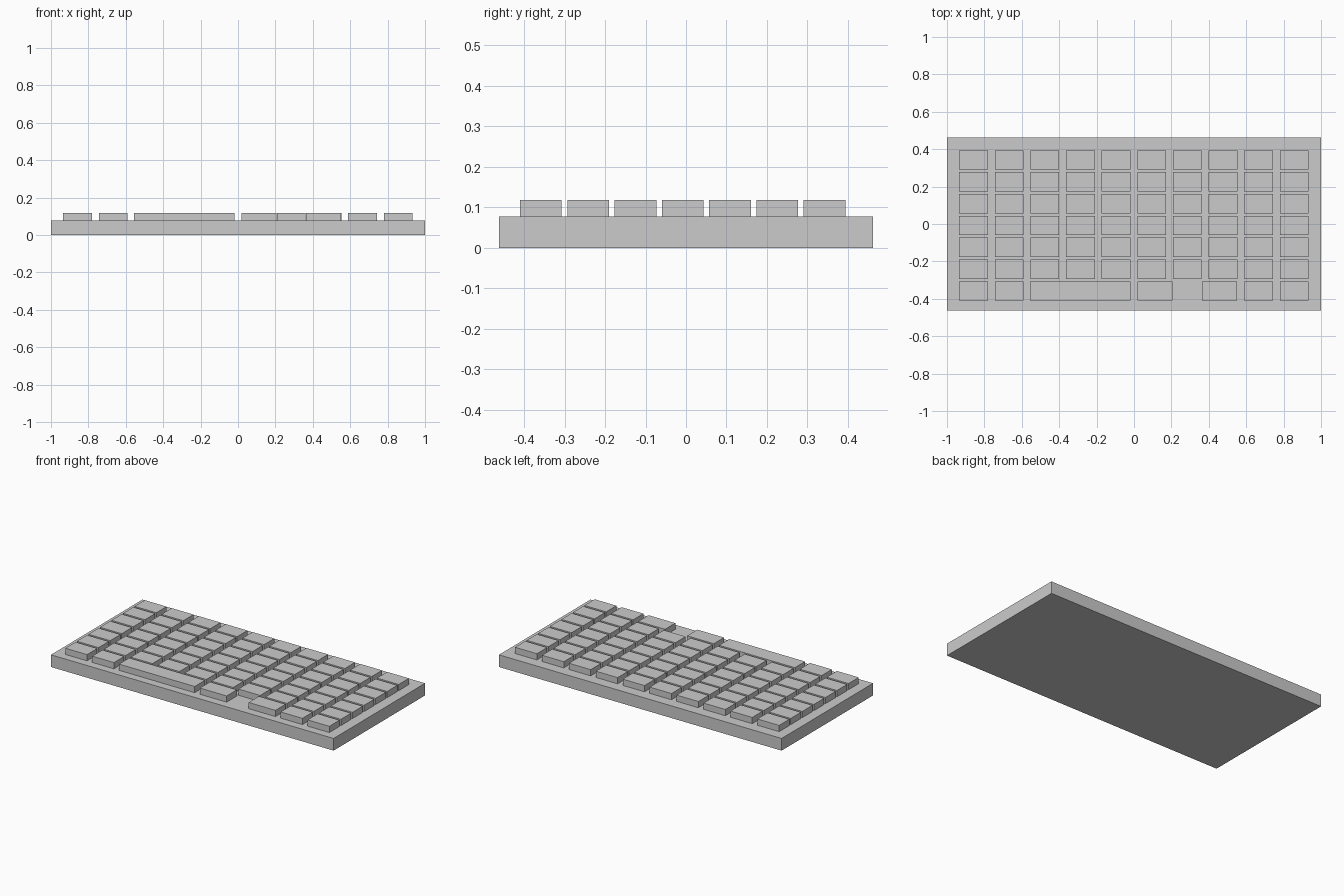
import bpy

if "Cube" in bpy.data.objects:
    bpy.data.objects.remove(bpy.data.objects["Cube"])

def box(name, x0, x1, y0, y1, z0, z1):
    bpy.ops.mesh.primitive_cube_add(size=1, location=((x0+x1)/2, (y0+y1)/2, (z0+z1)/2))
    o = bpy.context.object
    o.name = name
    o.scale = (x1-x0, y1-y0, z1-z0)
    bpy.ops.object.transform_apply(location=False, rotation=False, scale=True)
    return o

# Case
BASE_TOP, KEY_TOP = 0.078, 0.118
box("case", -1, 1, -0.462, 0.462, 0, BASE_TOP)

# Key grid spacing
X0, PX, W = -0.935, 0.1905, 0.154
Y0, PY, D = -0.410, 0.1168, 0.103

def key(name, x0, x1, row):
    y = Y0 + row * PY
    box(name, x0, x1, y, y + D, BASE_TOP, KEY_TOP)

# Six full rows of ten keys
for row in range(1, 7):
    for col in range(10):
        x = X0 + col * PX
        key(f"key_{row}_{col}", x, x + W, row)

# Front row: small keys, space bar and two wide keys with a gap between
for col in (0, 1, 8, 9):
    x = X0 + col * PX
    key(f"front_key_{col}", x, x + W, 0)
key("space_bar", -0.555, -0.019, 0)
key("wide_key_left", 0.018, 0.207, 0)
key("wide_key_right", 0.363, 0.552, 0)
